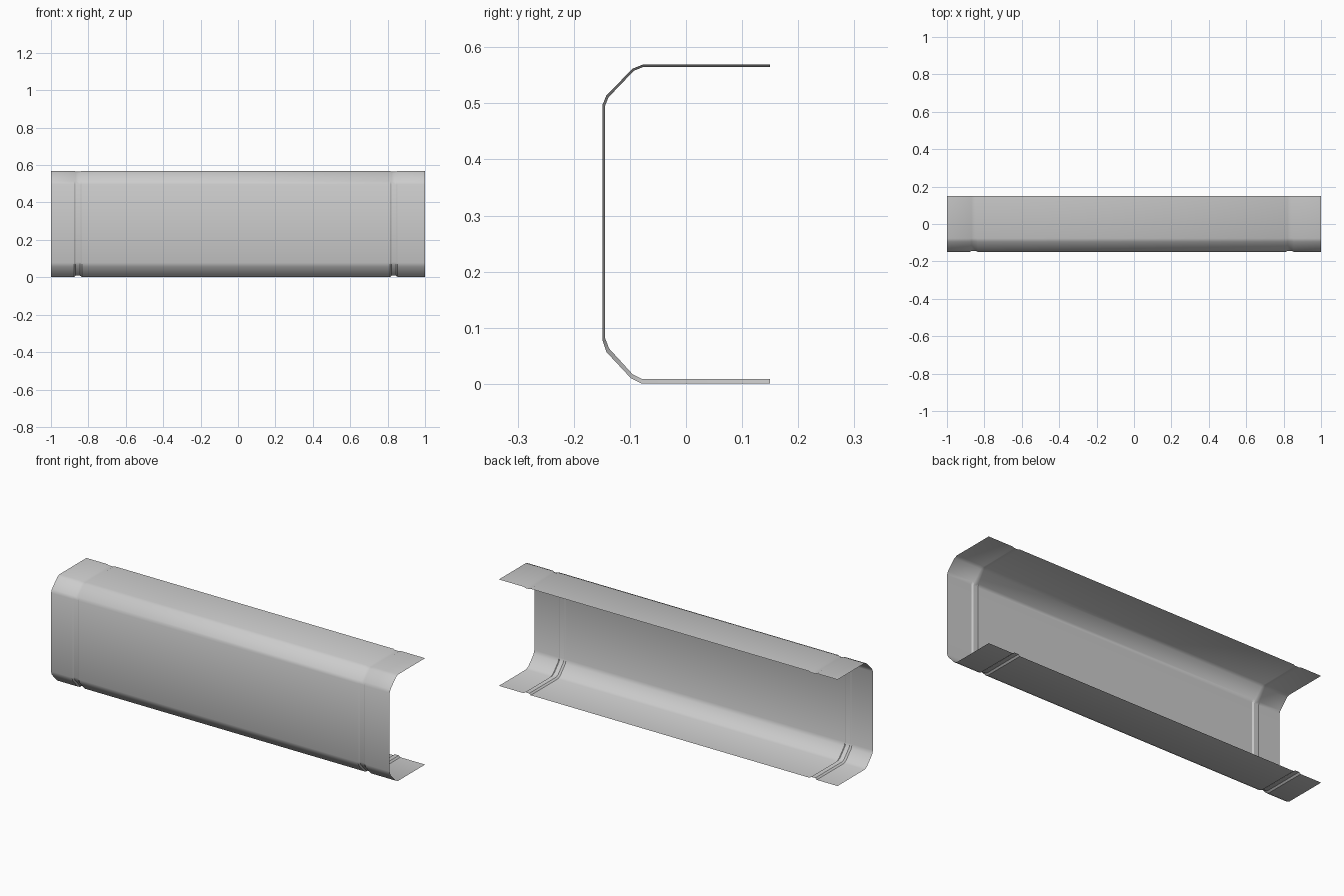
import bpy, bmesh, math

if "Cube" in bpy.data.objects:
    bpy.data.objects.remove(bpy.data.objects["Cube"])

# Outer C section (y, z), from top rear edge round to bottom rear edge
outer = [(0.15, 0.569), (-0.077, 0.569), (-0.095, 0.562), (-0.142, 0.514),
         (-0.149, 0.497), (-0.149, 0.078), (-0.142, 0.057), (-0.098, 0.01),
         (-0.08, 0.001), (0.15, 0.001)]
# Same section pressed inwards, used for the groove floors
inner = [(0.15, 0.565), (-0.076, 0.565), (-0.093, 0.558), (-0.138, 0.511),
         (-0.144, 0.496), (-0.144, 0.081), (-0.137, 0.063), (-0.095, 0.017),
         (-0.078, 0.0085), (0.15, 0.0085)]


def groove(x):
    """Stations across one flat-bottomed pressed groove."""
    return [(x - 0.021, outer), (x - 0.012, inner),
            (x + 0.012, inner), (x + 0.021, outer)]


stations = [(-1, outer)] + groove(-0.856) + groove(0.833) + [(1, outer)]

# Loft the sheet through all stations
bm = bmesh.new()
rings = [[bm.verts.new((x, y, z)) for y, z in prof] for x, prof in stations]
for a, b in zip(rings, rings[1:]):
    for i in range(len(outer) - 1):
        bm.faces.new((a[i], a[i + 1], b[i + 1], b[i]))
bm.normal_update()

mesh = bpy.data.meshes.new("channel_cover")
bm.to_mesh(mesh)
bm.free()
cover = bpy.data.objects.new("channel_cover", mesh)
bpy.context.collection.objects.link(cover)

# Smooth bends, crisp groove edges
bpy.context.view_layer.objects.active = cover
cover.select_set(True)
bpy.ops.object.shade_smooth_by_angle(angle=math.radians(28))
